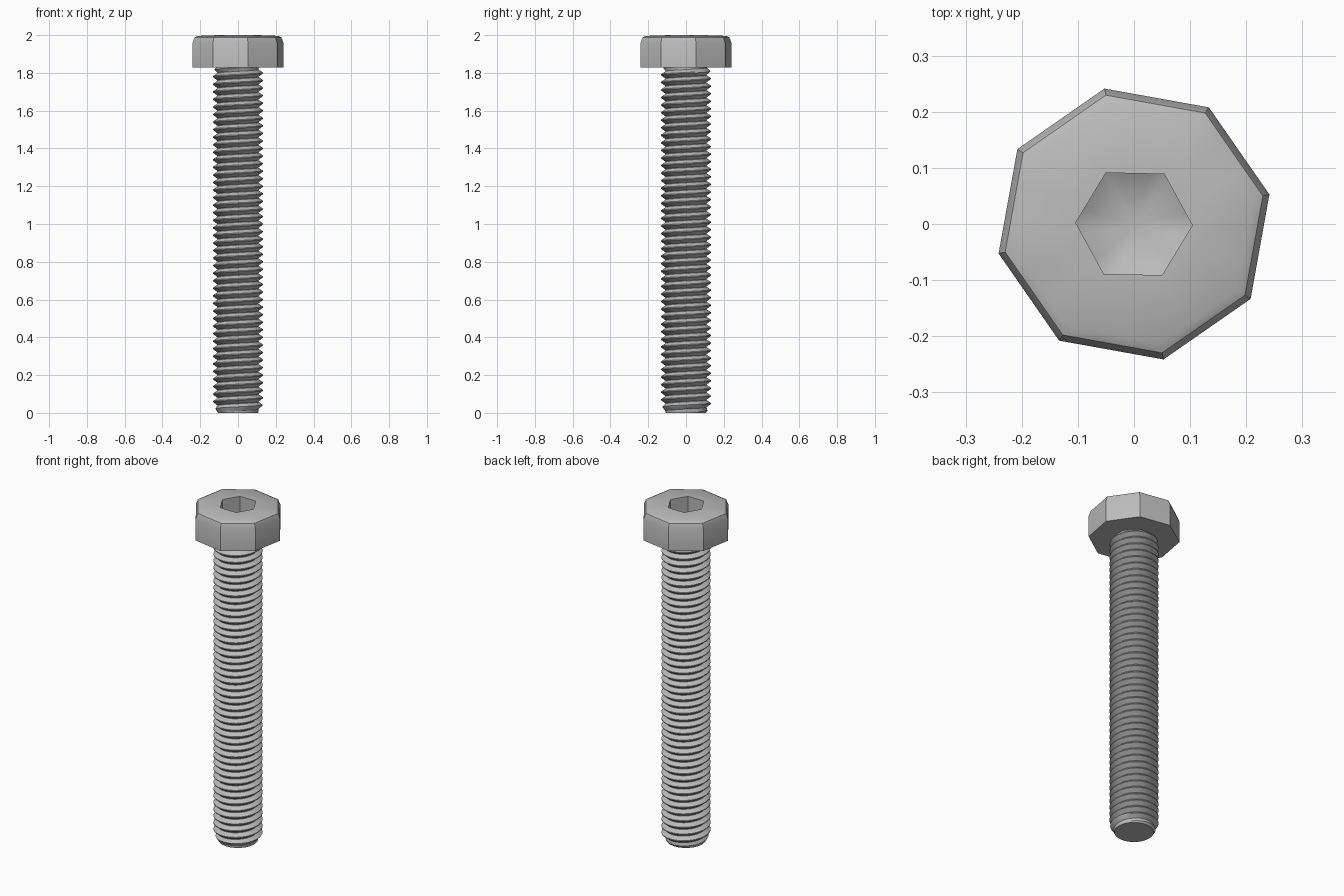
import bpy, bmesh, math

if "Cube" in bpy.data.objects:
    bpy.data.objects.remove(bpy.data.objects["Cube"])

steel = bpy.data.materials.new("steel grey")
steel.diffuse_color = (0.5, 0.5, 0.5, 1)
steel.use_nodes = True
steel.node_tree.nodes["Principled BSDF"].inputs["Base Color"].default_value = steel.diffuse_color


def finish(bm, name, angle):
    bmesh.ops.remove_doubles(bm, verts=bm.verts, dist=0.0002)
    bmesh.ops.recalc_face_normals(bm, faces=bm.faces)
    me = bpy.data.meshes.new(name)
    bm.to_mesh(me)
    bm.free()
    me.materials.append(steel)
    ob = bpy.data.objects.new(name, me)
    bpy.context.collection.objects.link(ob)
    bpy.ops.object.select_all(action='DESELECT')
    ob.select_set(True)
    bpy.context.view_layer.objects.active = ob
    bpy.ops.object.shade_smooth_by_angle(angle=math.radians(angle))
    return ob


def polygon_ring(bm, sides, r, turn, z, count=24):
    """count vertices spread along the outline of a regular polygon"""
    per, out = count // sides, []
    for k in range(count):
        i, f = divmod(k, per)
        f /= per
        a = math.radians(turn) + 2 * math.pi * i / sides
        b = a + 2 * math.pi / sides
        out.append(bm.verts.new((r * ((1 - f) * math.cos(a) + f * math.cos(b)),
                                 r * ((1 - f) * math.sin(a) + f * math.sin(b)), z)))
    return out


# octagonal head with softened rim and hexagonal socket ending in a cone
bm = bmesh.new()
rings = [polygon_ring(bm, 8, r, 12.3, z) for r, z in
         ((0.247, 1.828), (0.247, 1.957), (0.235, 1.988), (0.218, 1.996))]
rings += [polygon_ring(bm, 6, 0.104, -1.3, z) for z in (2.0, 1.9)]
for lo, hi in zip(rings, rings[1:]):
    for k in range(24):
        n = (k + 1) % 24
        bm.faces.new((lo[k], lo[n], hi[n], hi[k]))
bm.faces.new(rings[0])
tip = bm.verts.new((0, 0, 1.85))
for k in range(24):
    bm.faces.new((rings[-1][k], rings[-1][(k + 1) % 24], tip))
finish(bm, "bolt_head", 35)

# threaded shank: a helical sweep of one tooth profile, clipped at both ends
PITCH, SEG, TOP = 0.04, 36, 1.835
ROOT, CREST = 0.109, 0.1325
PROFILE = ((0.0, ROOT), (0.44, CREST), (0.56, CREST), (0.95, ROOT))
bm = bmesh.new()
turns = int(TOP / PITCH) + 3
cols = []
for j in range(turns * SEG + 1):
    a = 2 * math.pi * j / SEG
    col = []
    for h, r in PROFILE:
        z = min(max((j / SEG - 1.5 + h) * PITCH, 0), TOP)
        r = min(r, 0.106 + 0.6 * z, 0.116 + 0.5 * (TOP - z))
        if z == 0:
            r = 0.106
        elif z == TOP:
            r = ROOT
        col.append(bm.verts.new((r * math.cos(a), r * math.sin(a), z)))
    cols.append(col)
for j in range(len(cols) - 1):
    c, d = cols[j], cols[j + 1]
    for i in range(3):
        bm.faces.new((c[i], d[i], d[i + 1], c[i + 1]))
    if j + 1 + SEG < len(cols):
        e, f = cols[j + SEG], cols[j + SEG + 1]
        bm.faces.new((c[3], d[3], f[0], e[0]))
bmesh.ops.remove_doubles(bm, verts=bm.verts, dist=0.0002)
# flat bottom end
end = [v for v in bm.verts if v.co.z < 1e-6]
end.sort(key=lambda v: math.atan2(v.co.y, v.co.x))
bm.faces.new(end)
finish(bm, "threaded_shank", 30)
